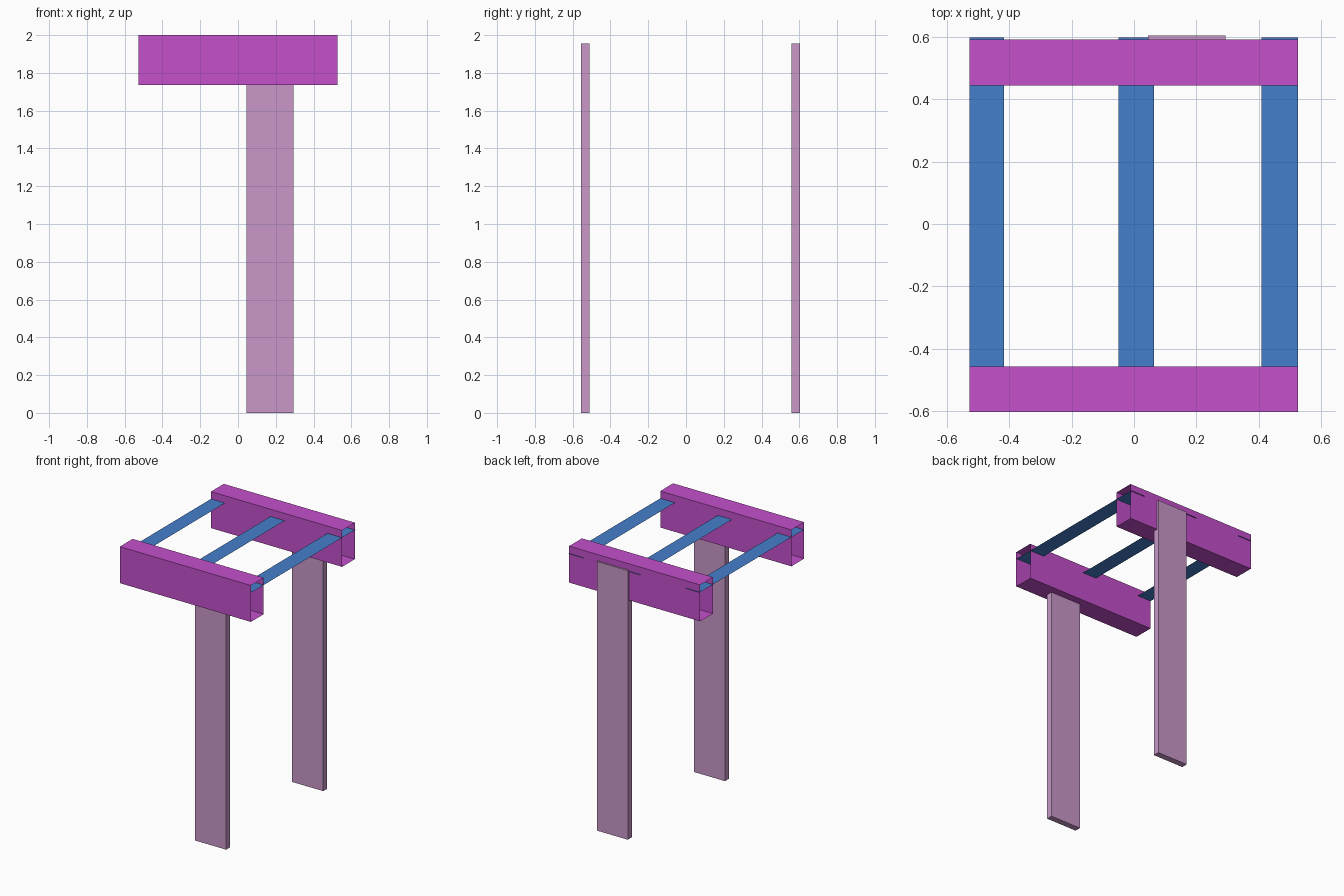
import bpy, bmesh

if "Cube" in bpy.data.objects:
    bpy.data.objects.remove(bpy.data.objects["Cube"])


def material(name, rgb):
    m = bpy.data.materials.new(name)
    m.diffuse_color = (*rgb, 1)
    m.use_nodes = True
    m.node_tree.nodes["Principled BSDF"].inputs["Base Color"].default_value = m.diffuse_color
    return m


MAGENTA = material("magenta", (0.55, 0.08, 0.60))
MAUVE = material("mauve", (0.58, 0.31, 0.58))
BLUE = material("blue", (0.06, 0.21, 0.60))


def make(name, bm, mat):
    mesh = bpy.data.meshes.new(name)
    bm.to_mesh(mesh)
    bm.free()
    mesh.materials.append(mat)
    obj = bpy.data.objects.new(name, mesh)
    bpy.context.collection.objects.link(obj)
    return obj


def box(x, y, z):
    """Cube stretched between (min, max) pairs."""
    bm = bmesh.new()
    bmesh.ops.create_cube(bm, size=1)
    for v in bm.verts:
        v.co = [a + (b - a) * (c + 0.5) for (a, b), c in zip((x, y, z), v.co)]
    bm.normal_update()
    return bm


def tube(name, y):
    """Thin rectangular tube along x, open at both ends."""
    bm = box((-0.528, 0.526), y, (1.735, 2.0))
    ends = [f for f in bm.faces if abs(f.normal.x) > 0.9]
    bmesh.ops.delete(bm, geom=ends, context='FACES_ONLY')
    make(name, bm, MAGENTA)


def slat(name, x0, x1):
    """Flat sheet running front to back."""
    bm = bmesh.new()
    y, z = 0.598, 1.947
    bm.faces.new([bm.verts.new(p) for p in
                  ((x0, -y, z), (x1, -y, z), (x1, y, z), (x0, y, z))])
    make(name, bm, BLUE)


# Hollow cross beams
tube("front_beam", (-0.603, -0.456))
tube("back_beam", (0.444, 0.591))

# Posts
for name, y in (("front_post", (-0.556, -0.511)), ("back_post", (0.558, 0.604))):
    make(name, box((0.045, 0.294), y, (0.0, 1.955)), MAUVE)

# Slats joining the beams
slat("left_slat", -0.528, -0.416)
slat("middle_slat", -0.050, 0.064)
slat("right_slat", 0.408, 0.526)
